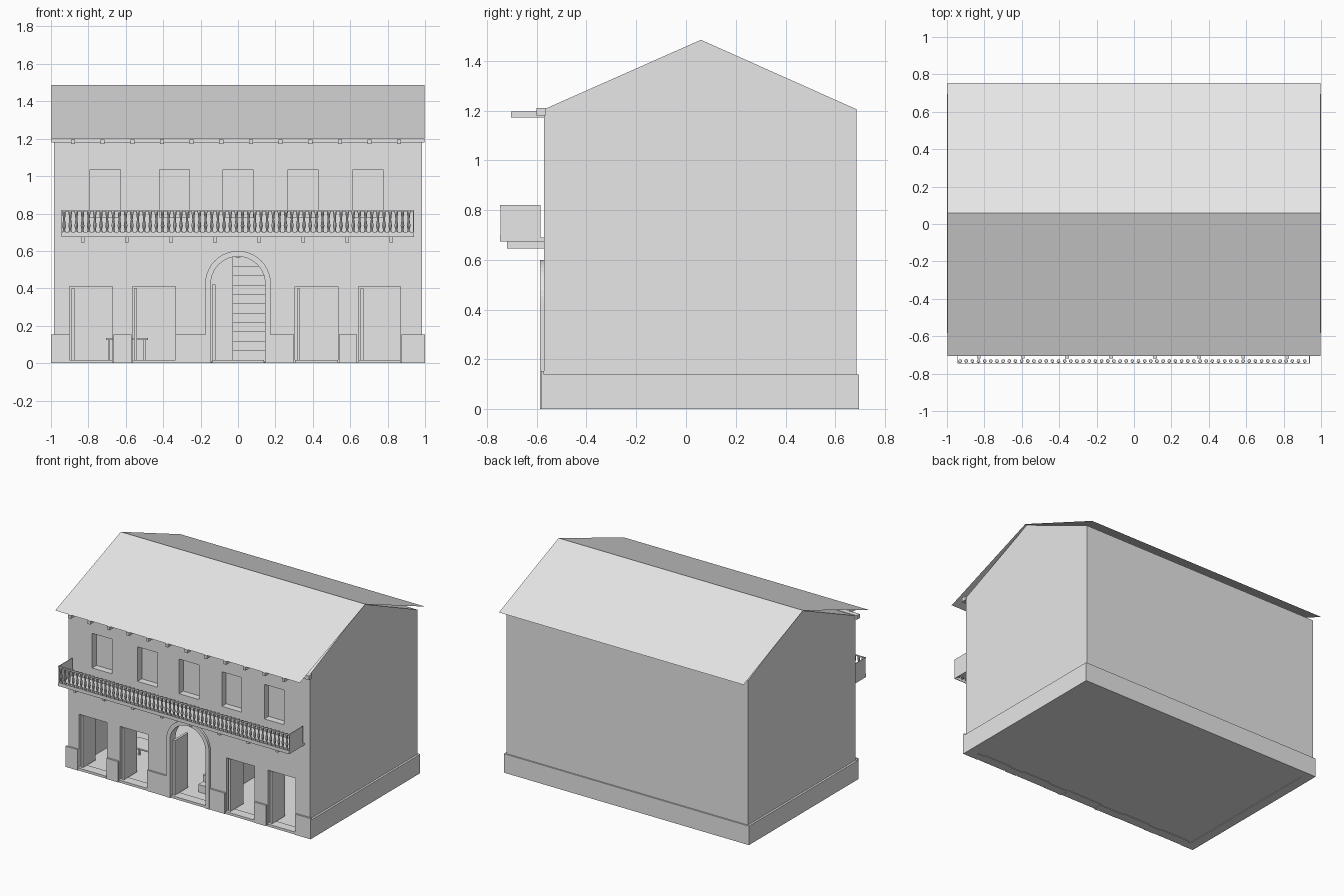
import bpy, bmesh, math

default = bpy.data.objects.get("Cube")
if default:
    bpy.data.objects.remove(default, do_unlink=True)

plaster = bpy.data.materials.new("pale grey")
plaster.use_nodes = True
plaster.diffuse_color = (0.8, 0.8, 0.8, 1)
plaster.node_tree.nodes["Principled BSDF"].inputs["Base Color"].default_value = (0.8, 0.8, 0.8, 1)


def finish(name, bm, fix=True):
    if fix:
        bmesh.ops.recalc_face_normals(bm, faces=bm.faces)
    mesh = bpy.data.meshes.new(name)
    bm.to_mesh(mesh)
    bm.free()
    mesh.materials.append(plaster)
    obj = bpy.data.objects.new(name, mesh)
    bpy.context.collection.objects.link(obj)
    return obj


def add_box(bm, x0, x1, y0, y1, z0, z1):
    verts = bmesh.ops.create_cube(bm, size=1)["verts"]
    for v in verts:
        v.co = (x1 if v.co.x > 0 else x0, y1 if v.co.y > 0 else y0, z1 if v.co.z > 0 else z0)


def boxes(name, *specs):
    bm = bmesh.new()
    for spec in specs:
        add_box(bm, *spec)
    return finish(name, bm)


def prism(name, points, offset):
    """Extrude a closed outline of 3D points along an offset."""
    bm = bmesh.new()
    face = bm.faces.new([bm.verts.new(p) for p in points])
    out = bmesh.ops.extrude_face_region(bm, geom=[face])["geom"]
    bmesh.ops.translate(bm, vec=offset, verts=[g for g in out if isinstance(g, bmesh.types.BMVert)])
    return finish(name, bm)


def arch_points(r, y, spring=0.425, bottom=0.0, n=20):
    curve = [(r * math.cos(math.pi * i / n), y, spring + r * math.sin(math.pi * i / n))
             for i in range(n + 1)]
    return [(r, y, bottom)] + curve + [(-r, y, bottom)]


def cut(target, cutter):
    mod = target.modifiers.new("opening", "BOOLEAN")
    mod.operation = "DIFFERENCE"
    mod.solver = "EXACT"
    mod.object = cutter
    bpy.context.view_layer.objects.active = target
    bpy.ops.object.modifier_apply(modifier=mod.name)
    bpy.data.objects.remove(cutter, do_unlink=True)


W, FRONT, BACK, EAVE = 0.985, -0.57, 0.685, 1.205
RIDGE_Y, RIDGE_Z = 0.06, 1.488
DOORS = [(-0.9, -0.67), (-0.565, -0.335), (0.305, 0.535), (0.645, 0.87)]
WINDOWS = [-0.71, -0.34, 0, 0.348, 0.695]

# House body with hollow ground floor, doorways, arch and windows
walls = prism("house_walls", [(-W, FRONT, 0), (-W, BACK, 0), (-W, BACK, EAVE),
                              (-W, RIDGE_Y, RIDGE_Z - 0.004), (-W, FRONT, EAVE)], (2 * W, 0, 0))
cut(walls, boxes("room_cutter", (-0.93, 0.93, FRONT + 0.05, 0.63, -0.1, 0.63)))
cut(walls, boxes("door_cutter", *[(a, b, -0.7, -0.45, -0.1, 0.41) for a, b in DOORS]))
cut(walls, prism("arch_cutter", arch_points(0.145, -0.7, bottom=-0.1), (0, 0.25, 0)))
cut(walls, boxes("window_cutter", *[(x - 0.081, x + 0.081, -0.7, FRONT + 0.05, 0.78, 1.035) for x in WINDOWS]))

# Floor and thresholds
boxes("ground_floor", (-0.95, 0.95, FRONT + 0.04, 0.65, 0.004, 0.012))
boxes("thresholds", *[(a, b, FRONT - 0.01, FRONT + 0.06, 0, 0.018) for a, b in DOORS + [(-0.14, 0.14)]])

# Plinth: front blocks between the openings, then sides and back
gaps = [(-1, -0.9), (-0.665, -0.57), (-0.335, -0.175), (0.175, 0.3), (0.54, 0.635), (0.875, 1)]
boxes("front_plinth", *[(a, b, -0.583, FRONT, 0, 0.153) for a, b in gaps])
boxes("side_plinth", *[(min(s, s * W), max(s, s * W), FRONT, 0.695, 0, 0.14) for s in (-1, 1)])
boxes("back_plinth", (-W, W, BACK, 0.695, 0, 0.14))

# Arch surround
outer, inner = arch_points(0.175, -0.587), arch_points(0.145, -0.587)
prism("arch_surround", outer + inner[::-1], (0, 0.02, 0))

# Open door leaves
boxes("door_leaves", *[(a + 0.01, a + 0.026, FRONT + 0.01, -0.41, 0.018, 0.4) for a, b in DOORS],
      (-0.138, -0.12, FRONT + 0.01, -0.41, 0.018, 0.42))

# Staircase
RISE, RUN = 0.05, 0.055
boxes("staircase", *[(-0.03, 0.145, -0.42 + i * RUN, -0.42 + (i + 1) * RUN, 0.012, 0.068 + i * RISE)
                     for i in range(11)])

# Table inside
boxes("table", (-0.705, -0.48, -0.3, -0.15, 0.125, 0.135),
      *[(x - 0.006, x + 0.006, y - 0.006, y + 0.006, 0.012, 0.125)
        for x in (-0.69, -0.5) for y in (-0.285, -0.165)])

# Roof sheet, folded at the ridge
bm = bmesh.new()
rows = [[bm.verts.new((x, y, z)) for x in (-0.998, 0.998)]
        for y, z in ((-0.705, 1.2), (RIDGE_Y, RIDGE_Z), (0.755, 1.205))]
for a, b in zip(rows, rows[1:]):
    bm.faces.new((a[0], a[1], b[1], b[0]))
finish("roof", bm, fix=False)

# Eave beam and rafter ends
boxes("eave_beam", (-0.998, 0.998, -0.6, -0.565, 1.18, 1.21))
boxes("rafter_ends", *[(x - 0.011, x + 0.011, -0.704, -0.56, 1.172, 1.196)
                       for x in [-0.882 + 0.1585 * i for i in range(12)]])

# Balcony floor and brackets
boxes("balcony_floor", (-0.945, 0.94, -0.704, FRONT, 0.674, 0.69))
boxes("balcony_brackets", *[(x - 0.01, x + 0.01, -0.72, FRONT, 0.646, 0.674)
                            for x in [-0.83 + 0.2357 * i for i in range(8)]])

# Balcony end panels and thin front rails
T = 0.002
boxes("balcony_end_panels", *[(x - T, x + T, -0.745, -0.585, 0.674, 0.82) for x in (-0.943, 0.938)])
boxes("balcony_rails", *[(-0.945, 0.94, -0.747, -0.743, a, b) for a, b in ((0.674, 0.7), (0.81, 0.82))])

# Turned balusters
PROFILE = [(0.009, 0.69), (0.009, 0.703), (0.005, 0.712), (0.01, 0.735), (0.005, 0.768),
           (0.008, 0.795), (0.009, 0.803), (0.009, 0.815)]
SIDES = 8
bm = bmesh.new()
for i in range(57):
    x = -0.93 + 0.0329 * i
    rings = [[bm.verts.new((x + r * math.cos(math.tau * k / SIDES),
                            -0.733 + r * math.sin(math.tau * k / SIDES), z)) for k in range(SIDES)]
             for r, z in PROFILE]
    for a, b in zip(rings, rings[1:]):
        for k in range(SIDES):
            n = (k + 1) % SIDES
            bm.faces.new((a[k], a[n], b[n], b[k]))
    bm.faces.new(rings[0][::-1])
    bm.faces.new(rings[-1])
finish("balusters", bm)
